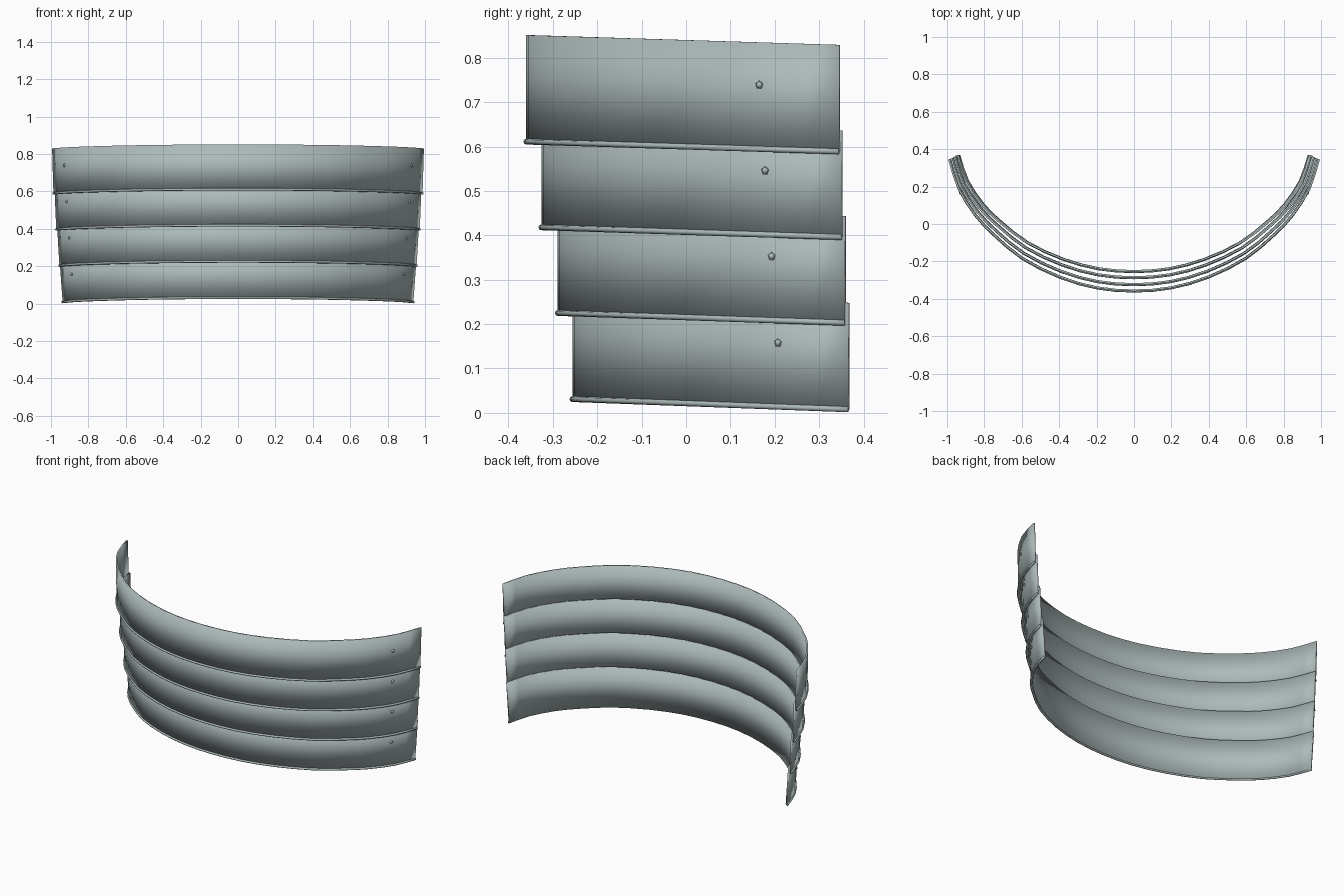
import bpy, bmesh, math
from mathutils import Vector, Matrix

if "Cube" in bpy.data.objects:
    bpy.data.objects.remove(bpy.data.objects["Cube"])

# Half plan curve: x as a fraction of half width, y as a fraction of depth
HALF = [(0, 0), (.202, .024), (.404, .106), (.606, .248), (.758, .425),
        (.859, .575), (.950, .780), (1, 1)]
PTS = [Vector((-x, y)) for x, y in HALF[:0:-1]] + [Vector(p) for p in HALF]
# front y, end y, half width at bottom and top, front z, end z
PLATES = [(-.256, .365, .938, .955, .031, .008),
          (-.289, .357, .955, .969, .225, .203),
          (-.326, .350, .972, .982, .418, .396),
          (-.360, .344, .987, .994, .611, .589)]
HEIGHT, THICK, ROLL = .24, .010, .0065

# Dull steel
steel = bpy.data.materials.new("steel")
steel.diffuse_color = (.42, .49, .49, 1)
steel.use_nodes = True
steel.node_tree.nodes["Principled BSDF"].inputs["Base Color"].default_value = steel.diffuse_color


def plan(t):
    """Smooth spline through the plan points, t from 0 to 1."""
    n = len(PTS) - 1
    i = min(int(t * n), n - 1)
    f = t * n - i
    b, c = PTS[i], PTS[i + 1]
    a = PTS[i - 1] if i else 2 * b - c
    d = PTS[i + 2] if i + 2 <= n else 2 * c - b
    return .5 * (2 * b + (c - a) * f + (2 * a - 5 * b + 4 * c - d) * f * f
                 + (3 * b - a - 3 * c + d) * f ** 3)


def surface(p, t, v):
    """Point on a plate: t along the curve, v up the height."""
    y0, y1, w0, w1, z0, z1 = p
    q = plan(t)
    return Vector((q.x * (w0 + (w1 - w0) * v), y0 + (y1 - y0) * q.y,
                   z0 + (z1 - z0) * q.y + HEIGHT * v))


def outward(p, t):
    d = surface(p, min(t + .01, 1), .5) - surface(p, max(t - .01, 0), .5)
    return Vector((d.y, -d.x, 0)).normalized()


def make_object(name, bm):
    bmesh.ops.recalc_face_normals(bm, faces=bm.faces)
    for f in bm.faces:
        f.smooth = True  # softened edges give the plates their rounded shading
    me = bpy.data.meshes.new(name)
    bm.to_mesh(me)
    bm.free()
    me.materials.append(steel)
    ob = bpy.data.objects.new(name, me)
    bpy.context.collection.objects.link(ob)
    return ob


def sweep(name, p, section, segs=28):
    """Sweep a closed section of (outward offset, z offset, v) along a plate."""
    bm = bmesh.new()
    rings = []
    for i in range(segs + 1):
        t = i / segs
        n = outward(p, t)
        rings.append([bm.verts.new(surface(p, t, v) + n * o + Vector((0, 0, dz)))
                      for o, dz, v in section])
    k = len(section)
    for a, b in zip(rings, rings[1:]):
        for j in range(k):
            bm.faces.new((a[j], a[(j + 1) % k], b[(j + 1) % k], b[j]))
    bm.faces.new(rings[0])
    bm.faces.new(rings[-1][::-1])
    return make_object(name, bm)


for i, p in enumerate(PLATES, 1):
    # Curved plate
    sweep(f"plate_{i}", p, [(0, 0, 0), (0, 0, 1), (-THICK, 0, 1), (-THICK, 0, 0)])
    # Rolled lower edge
    sweep(f"rolled_edge_{i}", p,
          [(ROLL * math.cos(a * math.pi / 4), ROLL * math.sin(a * math.pi / 4), 0)
           for a in range(8)])
    # Small rivet near each end
    for side, t in (("left", .083), ("right", .917)):
        n = outward(p, t)
        bm = bmesh.new()
        rot = n.to_track_quat('Z', 'Y').to_matrix().to_4x4()
        bmesh.ops.create_cone(
            bm, cap_ends=True, segments=5, radius1=.010, radius2=.004, depth=.006,
            matrix=Matrix.Translation(surface(p, t, .60) + n * .002) @ rot)
        make_object(f"rivet_{side}_{i}", bm)
